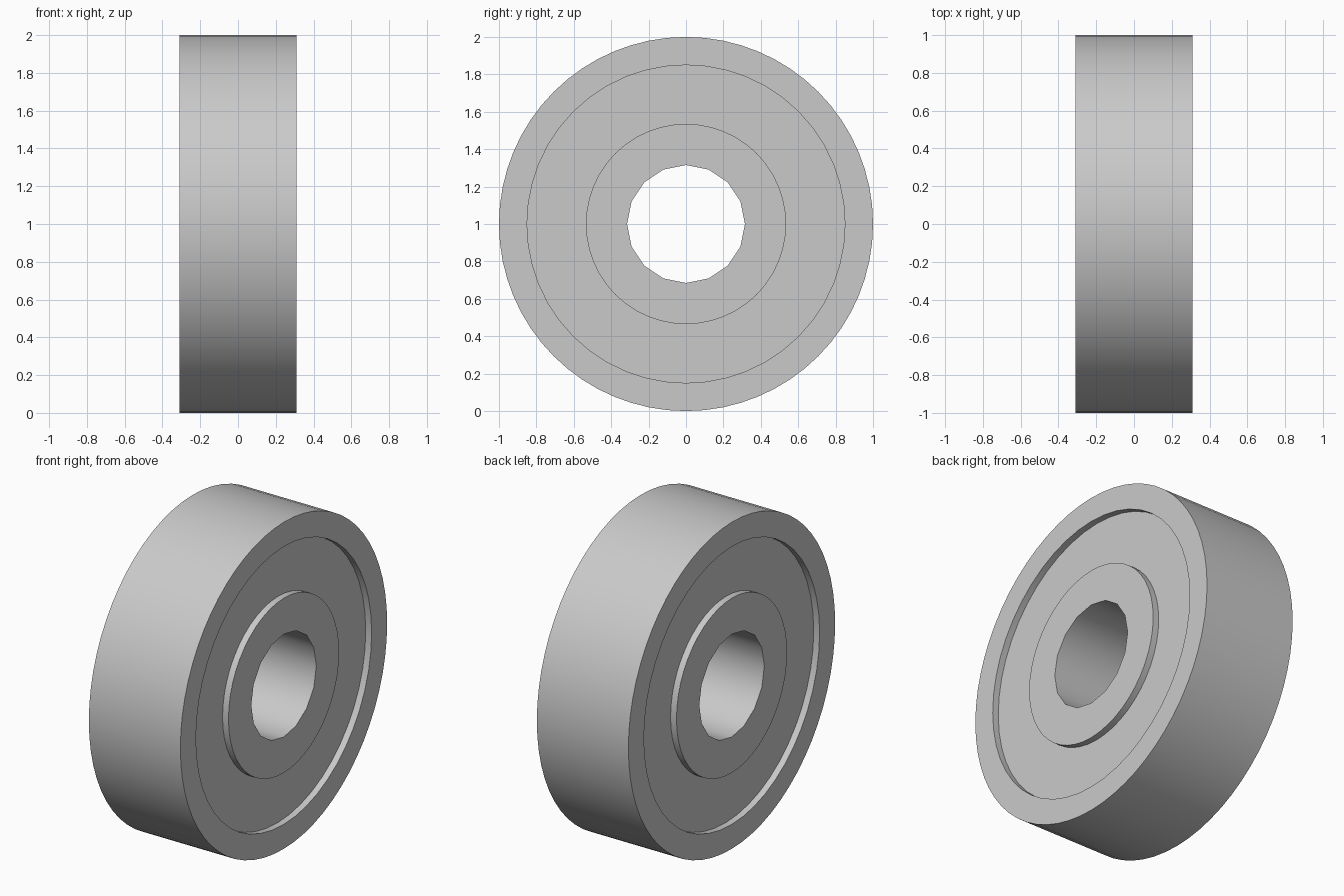
import bpy
import math

WIDTH = 0.62
DEPTH = 0.04
CENTRE_Z = 1.0

cube = bpy.data.objects.get("Cube")
if cube:
    bpy.data.objects.remove(cube, do_unlink=True)

steel = bpy.data.materials.new("steel grey")
steel.use_nodes = True
colour = (0.59, 0.59, 0.59, 1)
steel.diffuse_color = colour
steel.node_tree.nodes["Principled BSDF"].inputs["Base Color"].default_value = colour


def disc(name, radius, width, sides, x=0.0):
    """Solid cylinder lying along the x axis."""
    bpy.ops.mesh.primitive_cylinder_add(
        vertices=sides, radius=radius, depth=width,
        location=(x, 0, CENTRE_Z), rotation=(0, math.pi / 2, 0))
    obj = bpy.context.object
    obj.name = name
    bpy.ops.object.transform_apply(location=True, rotation=True, scale=True)
    obj.data.materials.append(steel)
    return obj


def cut(target, cutter):
    """Subtract the cutter from the target, then discard it."""
    mod = target.modifiers.new("cut", "BOOLEAN")
    mod.operation = "DIFFERENCE"
    mod.solver = "EXACT"
    mod.object = cutter
    bpy.context.view_layer.objects.active = target
    bpy.ops.object.modifier_apply(modifier=mod.name)
    bpy.data.objects.remove(cutter, do_unlink=True)


# Main body of the bearing
bearing = disc("bearing_body", 1.0, WIDTH, 64)

# Shallow shield recess between the inner and outer race, on both sides
for side in (-1, 1):
    x = side * WIDTH / 2
    recess = disc("shield_recess", 0.85, DEPTH * 2, 48, x)
    cut(recess, disc("inner_race_keep", 0.535, DEPTH * 4, 48, x))
    cut(bearing, recess)

# Shaft bore
cut(bearing, disc("shaft_bore", 0.315, WIDTH * 2, 16))

# Smooth walls with crisp rims
bpy.ops.object.select_all(action="DESELECT")
bearing.select_set(True)
bpy.context.view_layer.objects.active = bearing
bpy.ops.object.shade_smooth_by_angle(angle=math.radians(35))
